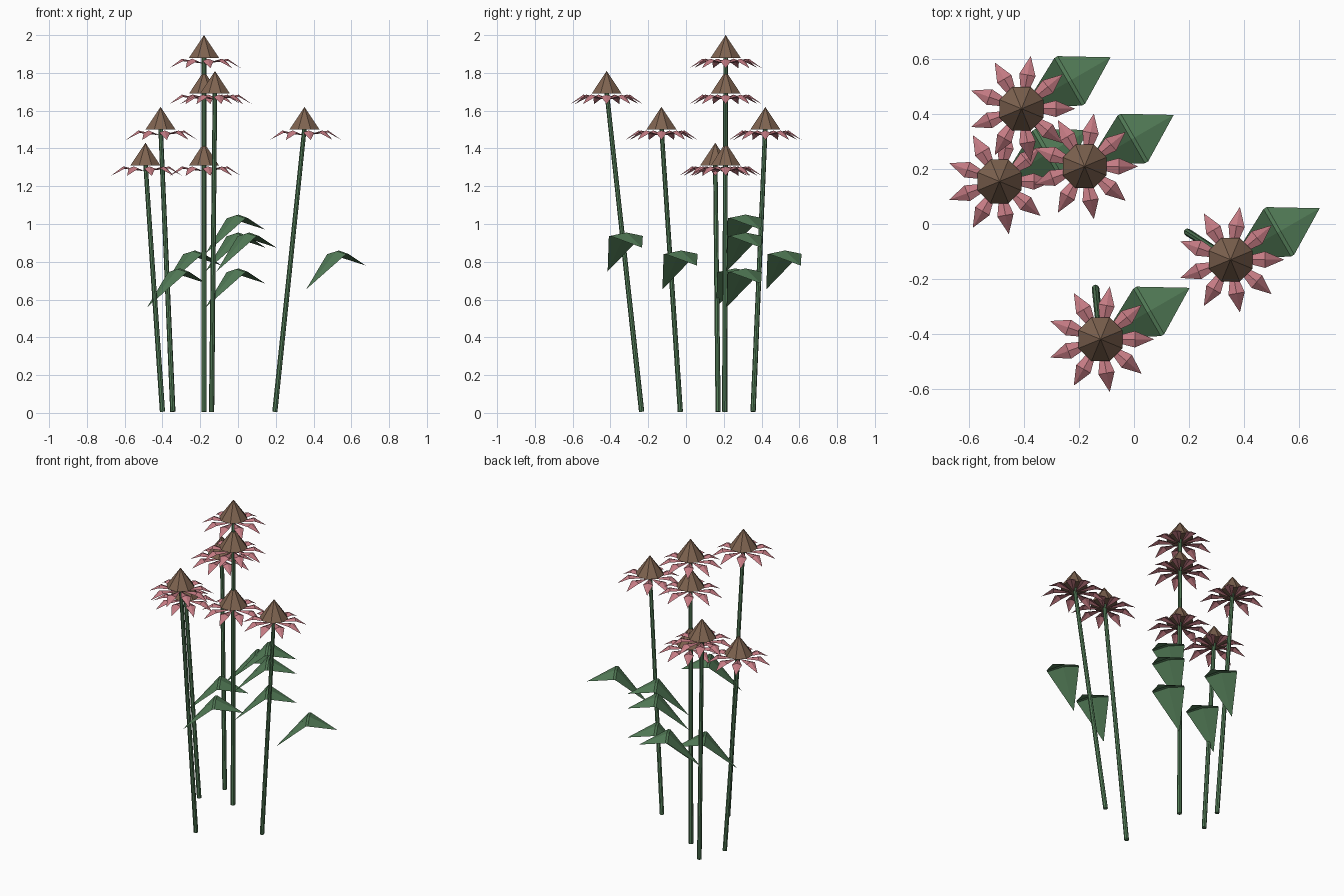
import bpy, bmesh
from math import radians, cos, sin, tau
from mathutils import Vector, Matrix

cube = bpy.data.objects.get("Cube")
if cube:
    bpy.data.objects.remove(cube, do_unlink=True)


def material(name, rgb):
    m = bpy.data.materials.new(name)
    m.use_nodes = True
    m.diffuse_color = (*rgb, 1)
    m.node_tree.nodes["Principled BSDF"].inputs["Base Color"].default_value = (*rgb, 1)
    return m


GREEN = material("leaf green", (0.09, 0.21, 0.1))
PINK = material("petal pink", (0.56, 0.2, 0.23))
BROWN = material("seed brown", (0.21, 0.125, 0.08))


def finish(bm, name, mat):
    mesh = bpy.data.meshes.new(name)
    bm.to_mesh(mesh)
    bm.free()
    mesh.materials.append(mat)
    obj = bpy.data.objects.new(name, mesh)
    bpy.context.collection.objects.link(obj)
    return obj


def add_blade(bm, start, rows, tip, angle, origin):
    """Folded diamond blade; rows hold (distance, half width, ridge z, edge z)."""
    turn = Matrix.Translation(origin) @ Matrix.Rotation(angle, 4, 'Z')

    def vert(x, y, z):
        return bm.verts.new(turn @ Vector((x, y, z)))

    first, last = vert(start[0], 0, start[1]), vert(tip[0], 0, tip[1])
    grid = [(vert(d, -w, e), vert(d, 0, r), vert(d, w, e)) for d, w, r, e in rows]
    for i in (0, 1):
        bm.faces.new((first, grid[0][i], grid[0][i + 1]))
        for a, b in zip(grid, grid[1:]):
            bm.faces.new((a[i], b[i], b[i + 1], a[i + 1]))
        bm.faces.new((grid[-1][i], last, grid[-1][i + 1]))


def stem(base, top):
    bm = bmesh.new()
    axis = top - base
    place = Matrix.Translation((base + top) / 2) @ axis.to_track_quat('Z', 'Y').to_matrix().to_4x4()
    bmesh.ops.create_cone(bm, cap_ends=True, segments=8, radius1=0.014, radius2=0.012,
                          depth=axis.length, matrix=place)
    finish(bm, "stem", GREEN)


def flower(x, y, tip_z):
    # Seed cone
    bm = bmesh.new()
    place = Matrix.Translation((x, y, tip_z - 0.06)) @ Matrix.Rotation(tau / 16, 4, 'Z')
    bmesh.ops.create_cone(bm, cap_ends=True, segments=8, radius1=0.086, radius2=0,
                          depth=0.12, matrix=place)
    finish(bm, "seed_cone", BROWN)
    # Ring of nine drooping petals
    bm = bmesh.new()
    for i in range(9):
        add_blade(bm, (0.01, -0.15), [(0.125, 0.03, -0.125, -0.136)], (0.195, -0.175),
                  tau * i / 9, (x, y, tip_z))
    finish(bm, "petals", PINK)
    # Bent leaf beside the stem
    bm = bmesh.new()
    add_blade(bm, (0.01, -0.206),
              [(0.196, 0.1, -0.004, -0.02), (0.21, 0.1, 0, -0.018)],
              (0.375, -0.08), radians(30), (x, y, tip_z / 2 + 0.05))
    finish(bm, "leaf", GREEN)


# Each plant: stem base, flower position, flower tip heights
plants = [
    ((-0.18, 0.205), (-0.18, 0.21), (2.0, 1.81, 1.43)),
    ((-0.14, -0.235), (-0.122, -0.42), (1.81,)),
    ((-0.345, 0.355), (-0.41, 0.42), (1.62,)),
    ((-0.4, 0.17), (-0.49, 0.155), (1.43,)),
    ((0.195, -0.03), (0.352, -0.13), (1.62,)),
]
for base, head, tips in plants:
    stem(Vector((*base, 0.006)), Vector((*head, tips[0] - 0.11)))
    for z in tips:
        flower(*head, z)
